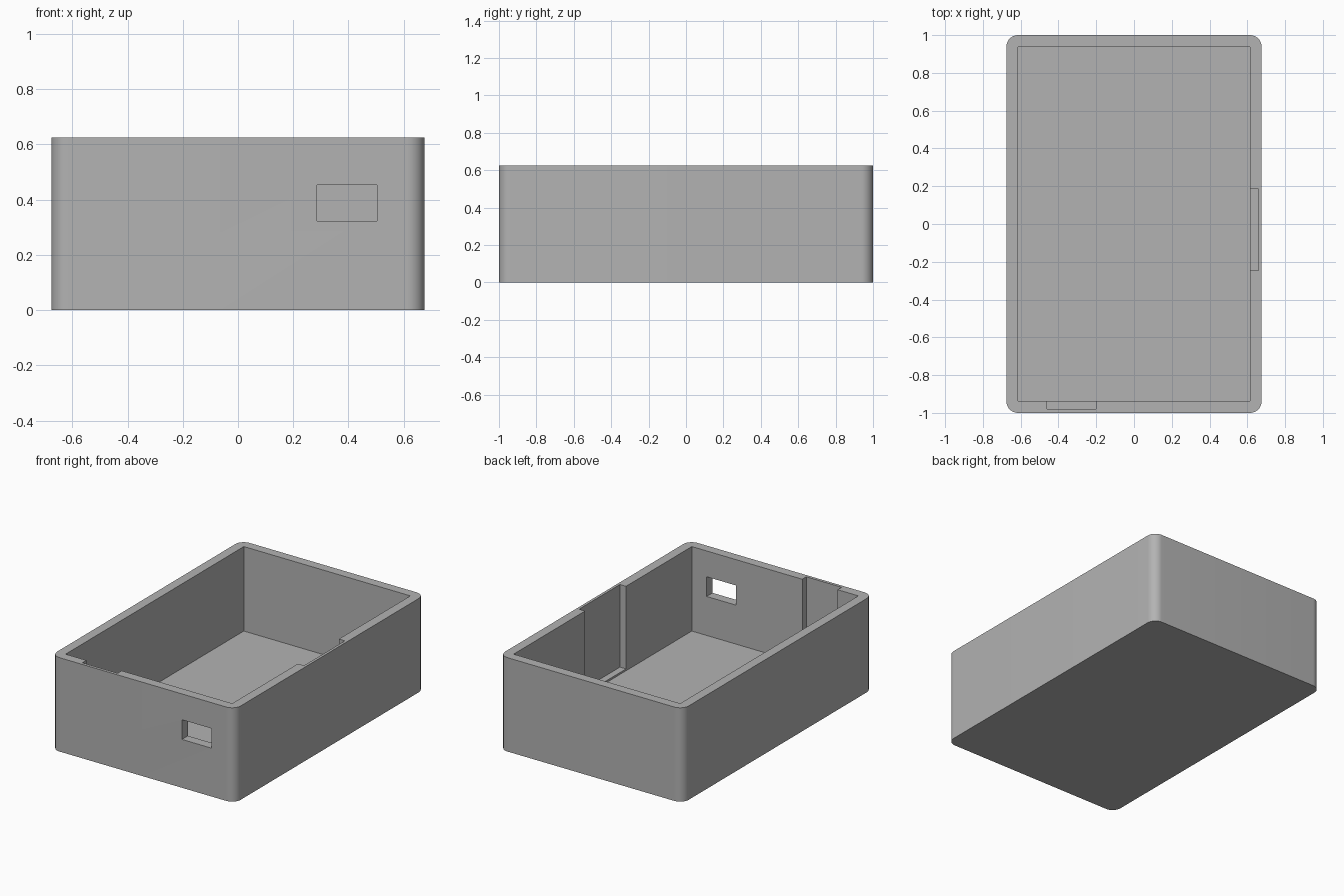
import bpy, bmesh, math
from mathutils import Vector

cube = bpy.data.objects.get("Cube")
if cube:
    bpy.data.objects.remove(cube, do_unlink=True)

HALF_X, HALF_Y, HEIGHT = 0.676, 1.0, 0.625
WALL = 0.0625
IN_X, IN_Y = HALF_X - WALL, HALF_Y - WALL
OVER = HEIGHT + 0.1          # cutters rise past the rim

grey = bpy.data.materials.new("grey plastic")
grey.use_nodes = True
COLOUR = (0.45, 0.45, 0.45, 1)
grey.diffuse_color = COLOUR
grey.node_tree.nodes["Principled BSDF"].inputs["Base Color"].default_value = COLOUR


def block(name, low, high, radius=0):
    """Box between two corners, with optionally rounded upright edges."""
    low, high = Vector(low), Vector(high)
    bm = bmesh.new()
    bmesh.ops.create_cube(bm, size=1)
    for v in bm.verts:
        v.co = (low + high) / 2 + v.co * (high - low)
    if radius:
        upright = [e for e in bm.edges
                   if abs(e.verts[0].co.z - e.verts[1].co.z) > 0.01]
        bmesh.ops.bevel(bm, geom=upright, offset=radius, segments=12,
                        profile=0.5, affect='EDGES')
    mesh = bpy.data.meshes.new(name)
    bm.to_mesh(mesh)
    bm.free()
    mesh.materials.append(grey)
    obj = bpy.data.objects.new(name, mesh)
    bpy.context.collection.objects.link(obj)
    return obj


def cut(target, cutter):
    """Subtract the cutter for good and delete it."""
    cutter.hide_render = True
    mod = target.modifiers.new(cutter.name, 'BOOLEAN')
    mod.operation, mod.solver, mod.object = 'DIFFERENCE', 'EXACT', cutter
    bpy.ops.object.modifier_apply(modifier=mod.name)
    bpy.data.objects.remove(cutter, do_unlink=True)


# Outer shell with rounded upright corners
case = block("open_case", (-HALF_X, -HALF_Y, 0), (HALF_X, HALF_Y, HEIGHT), WALL)
bpy.context.view_layer.objects.active = case
case.select_set(True)

# Square-cornered cavity
cut(case, block("cavity", (-IN_X, -IN_Y, WALL), (IN_X, IN_Y, OVER)))
# Shallow pocket inside the long wall
cut(case, block("side_pocket", (IN_X - 0.1, -0.245, 0.075), (0.658, 0.185, OVER)))
# Shallow pocket inside the front wall
cut(case, block("front_pocket", (-0.46, -0.98, 0.075), (-0.2, 0.1 - IN_Y, OVER)))
# Window through the front wall
cut(case, block("front_window", (0.287, -1.1, 0.322), (0.504, 0.1 - IN_Y, 0.453)))

bpy.ops.object.shade_smooth_by_angle(angle=math.radians(30))
